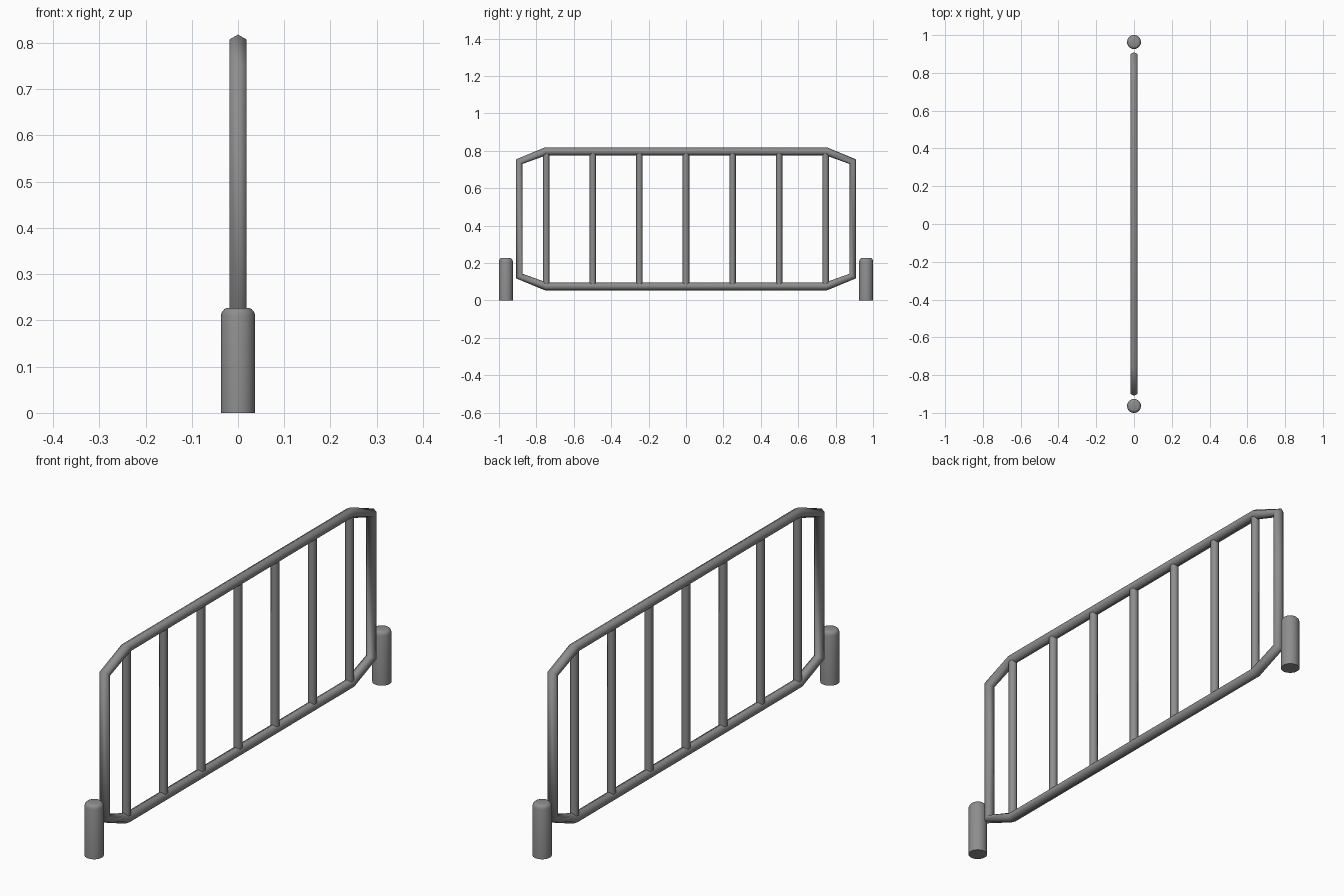
import bpy, bmesh
from math import sin, cos, tau
from mathutils import Vector

cube = bpy.data.objects.get("Cube")
if cube:
    bpy.data.objects.remove(cube, do_unlink=True)

steel = bpy.data.materials.new("grey steel")
steel.use_nodes = True
GREY = (0.27, 0.27, 0.27, 1)
steel.diffuse_color = GREY
steel.node_tree.nodes["Principled BSDF"].inputs["Base Color"].default_value = GREY


def loft(name, rings, closed, angle):
    """Skin a list of point rings, joined end to end or capped."""
    bm = bmesh.new()
    loops = [[bm.verts.new(p) for p in ring] for ring in rings]
    n = len(loops[0])
    pairs = list(zip(loops, loops[1:]))
    if closed:
        pairs.append((loops[-1], loops[0]))
    else:
        bm.faces.new(loops[0][::-1])
        bm.faces.new(loops[-1])
    for a, b in pairs:
        for i in range(n):
            j = (i + 1) % n
            bm.faces.new((a[i], a[j], b[j], b[i]))
    bmesh.ops.recalc_face_normals(bm, faces=bm.faces)
    mesh = bpy.data.meshes.new(name)
    bm.to_mesh(mesh)
    bm.free()
    mesh.materials.append(steel)
    obj = bpy.data.objects.new(name, mesh)
    bpy.context.collection.objects.link(obj)
    bpy.ops.object.select_all(action='DESELECT')
    obj.select_set(True)
    bpy.context.view_layer.objects.active = obj
    bpy.ops.object.shade_smooth_by_angle(angle=angle)
    return obj


def column(name, y, profile, sides, angle):
    """Upright round part from (radius, height) pairs."""
    rings = [[Vector((r * sin(tau * i / sides), y + r * cos(tau * i / sides), z))
              for i in range(sides)] for r, z in profile]
    return loft(name, rings, False, angle)


# Outer frame: six-sided tube around a rectangle with clipped corners
MID = 0.436
quarter = [(0.891, 0.306), (0.75, 0.361)]
half = quarter + [(-y, z) for y, z in quarter[::-1]]
path = [Vector((0, y, MID + z)) for y, z in half]
path += [Vector((0, -y, MID - z)) for y, z in half]
RADIUS = 0.0215
rings = []
for k, p in enumerate(path):
    tangent = (p - path[k - 1]).normalized() + (path[(k + 1) % len(path)] - p).normalized()
    outward = tangent.normalized().cross(Vector((1, 0, 0)))
    rings.append([p + RADIUS * (outward * cos(tau * i / 6) + Vector((sin(tau * i / 6), 0, 0)))
                  for i in range(6)])
loft("outer_frame", rings, True, 1.2)

# Upright bars between the rails
for i in range(7):
    column(f"upright_bar_{i + 1}", (i - 3) * 0.249, [(0.0175, 0.085), (0.0175, 0.787)], 6, 1.2)

# Ground posts with rounded tops
for label, y in (("front", -0.963), ("back", 0.963)):
    column(f"{label}_post", y,
           [(0.037, 0), (0.037, 0.211), (0.0345, 0.219), (0.029, 0.225), (0.022, 0.227)], 32, 0.7)
